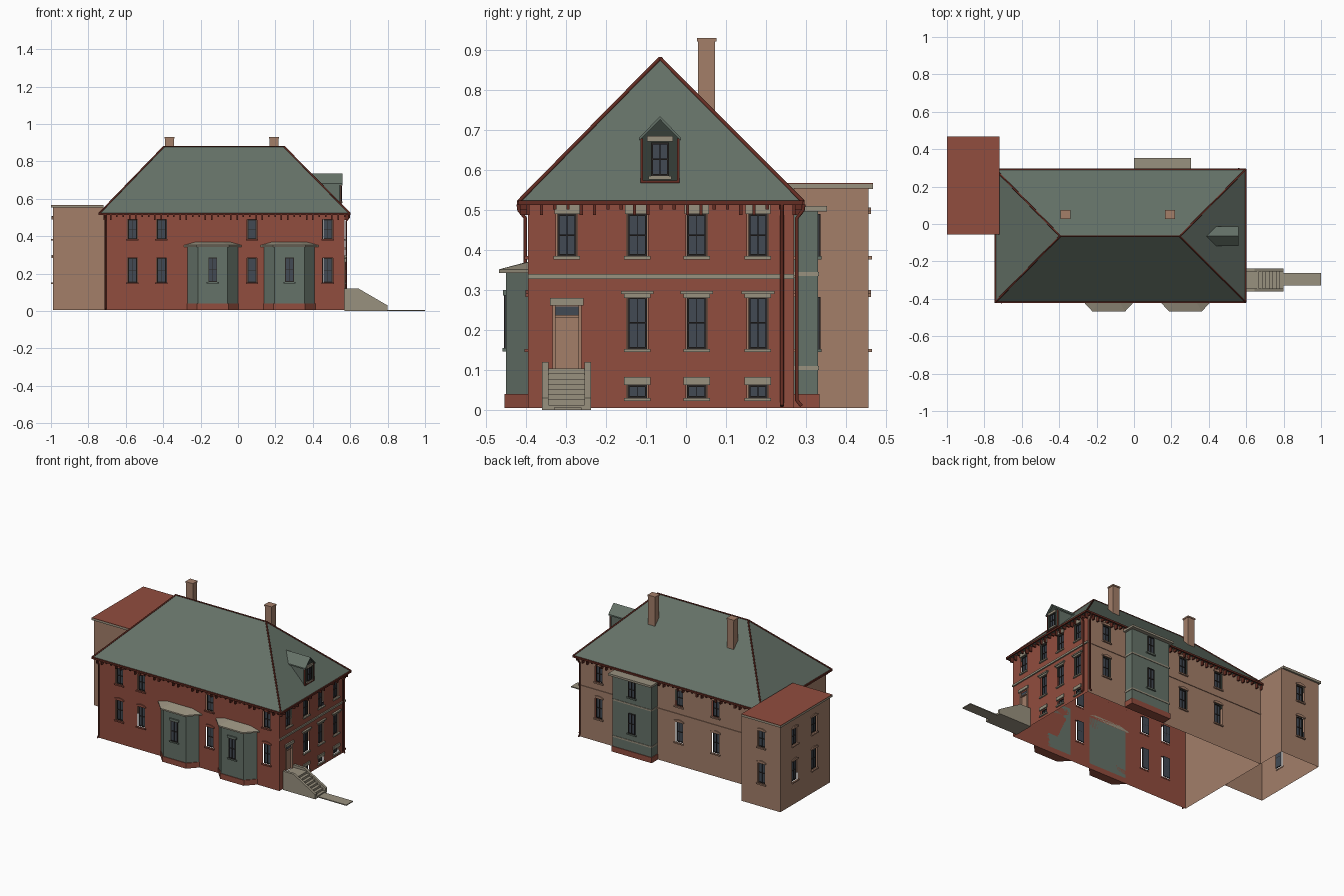
import bpy, bmesh, math
from mathutils import Vector

cube = bpy.data.objects.get("Cube")
if cube:
    bpy.data.objects.remove(cube, do_unlink=True)


def material(name, rgb):
    lin = [((c / 255 + 0.055) / 1.055) ** 2.4 for c in rgb] + [1]
    m = bpy.data.materials.new(name)
    m.use_nodes = True
    m.diffuse_color = lin
    m.node_tree.nodes["Principled BSDF"].inputs["Base Color"].default_value = lin
    return m


brick = material("red_brick", (145, 77, 62))
brown = material("brown_brick", (163, 126, 105))
green = material("slate_green", (101, 114, 104))
dark_green = material("dark_green", (54, 63, 57))
stone = material("stone", (153, 145, 127))
trim = material("dark_red_trim", (100, 44, 34))
glass = material("window_glass", (66, 74, 84))
sash = material("dark_sash", (42, 38, 37))

parts = {}


def loft(name, mat, a, b):
    """Closed solid between two matching point loops."""
    bm, _ = parts.setdefault(name, (bmesh.new(), mat))
    va, vb = [bm.verts.new(p) for p in a], [bm.verts.new(p) for p in b]
    n = len(a)
    bm.faces.new(va[::-1])
    bm.faces.new(vb)
    for i in range(n):
        bm.faces.new((va[i], va[(i + 1) % n], vb[(i + 1) % n], vb[i]))


def rect(x0, x1, y0, y1, z):
    return [(x0, y0, z), (x1, y0, z), (x1, y1, z), (x0, y1, z)]


def block(name, mat, x0, x1, y0, y1, z0, z1):
    loft(name, mat, rect(x0, x1, y0, y1, z0), rect(x0, x1, y0, y1, z1))


def facing(side, plane):
    """Map (along wall, outward, height) to world space."""
    return {"front": lambda u, d, z: (u, plane - d, z),
            "back": lambda u, d, z: (u, plane + d, z),
            "right": lambda u, d, z: (plane + d, u, z),
            "left": lambda u, d, z: (plane - d, u, z)}[side]


def slab(name, mat, at, u0, u1, d0, d1, z0, z1):
    loft(name, mat, *[[at(u, d, z) for u, z in ((u0, z0), (u1, z0), (u1, z1), (u0, z1))]
                      for d in (d0, d1)])


def wall(name, mat, side, plane, u0, u1, z0, z1, holes):
    """Flat wall panel with rectangular openings."""
    at = facing(side, plane)
    us = sorted({u0, u1} | {h[0] for h in holes} | {h[1] for h in holes})
    zs = sorted({z0, z1} | {h[2] for h in holes} | {h[3] for h in holes})
    bm = bmesh.new()
    for a, b in zip(us, us[1:]):
        for c, d in zip(zs, zs[1:]):
            u, z = (a + b) / 2, (c + d) / 2
            if any(h[0] < u < h[1] and h[2] < z < h[3] for h in holes):
                continue
            loop = [at(a, 0, c), at(b, 0, c), at(b, 0, d), at(a, 0, d)]
            if side in ("back", "left"):
                loop.reverse()
            bm.faces.new([bm.verts.new(p) for p in loop])
    bmesh.ops.remove_doubles(bm, verts=bm.verts, dist=1e-5)
    bmesh.ops.dissolve_limit(bm, angle_limit=0.01, verts=bm.verts, edges=bm.edges)
    finish(name, bm, mat)


def finish(name, bm, mat):
    mesh = bpy.data.meshes.new(name)
    bm.to_mesh(mesh)
    bm.free()
    mesh.materials.append(mat)
    bpy.context.collection.objects.link(bpy.data.objects.new(name, mesh))


def window(group, at, u, z0, z1, half=0.027, d=-0.012, panes=2):
    """Sash bars around a glass pane; returns the opening."""
    h, t = half - 0.003, 0.005
    slab(group + "_glass", glass, at, u - h, u + h, d, d + 0.002, z0, z1)
    bars = [(u - h, u - h + t, z0, z1), (u + h - t, u + h, z0, z1),
            (u - h, u + h, z0, z0 + t), (u - h, u + h, z1 - t, z1),
            (u - 0.001, u + 0.001, z0, z1)]
    if panes > 1:
        zm = (z0 + z1) / 2
        bars.append((u - h, u + h, zm - 0.002, zm + 0.002))
    for a, b, c, e in bars:
        slab(group + "_sashes", sash, at, a, b, d, d + 0.006, c, e)
    return (u - half, u + half, z0, z1)


def sill(group, mat, at, u, z, half=0.033):
    slab(group + "_sills", mat, at, u - half, u + half, -0.002, 0.009, z - 0.008, z)


def arch(group, mat, at, u, z):
    """Shallow segmental lintel."""
    prof = [(0.034, z), (-0.034, z)]
    prof += [(-0.034 + 0.0085 * i, z + 0.008 + 0.009 * math.sin(math.pi * i / 8)) for i in range(9)]
    loft(group + "_arches", mat, *[[at(u + p, d, q) for p, q in prof] for d in (-0.002, 0.006)])


def tube(name, pts, r, mat):
    cu = bpy.data.curves.new(name, "CURVE")
    cu.dimensions, cu.bevel_depth, cu.bevel_resolution = "3D", r, 1
    cu.use_fill_caps = True
    sp = cu.splines.new("POLY")
    sp.points.add(len(pts) - 1)
    for p, co in zip(sp.points, pts):
        p.co = (*co, 1)
    cu.materials.append(mat)
    bpy.context.collection.objects.link(bpy.data.objects.new(name, cu))


UP, LOW = (0.385, 0.49), (0.153, 0.283)
X0, X1, Y0, Y1, Z0, ZT = -0.715, 0.57, -0.395, 0.27, 0.005, 0.52


def plain_windows(group, mat, at, us):
    """Two storeys of windows with brick lintels."""
    holes = []
    for u in us:
        for z0, z1 in (UP, LOW):
            holes.append(window(group, at, u, z0, z1))
            sill(group, mat, at, u, z0)
            arch(group, mat, at, u, z1)
    return holes


# Front, back and left walls
front, back, right = facing("front", Y0), facing("back", Y1), facing("right", X1)
wall("front_wall", brick, "front", Y0, X0, X1, Z0, ZT,
     plain_windows("front", brick, front, (-0.565, -0.41, 0.075, 0.48)))
wall("back_wall", brown, "back", Y1, X0, X1, Z0, ZT,
     plain_windows("back", brown, back, (-0.4, -0.14, 0.43)))
wall("left_wall", brown, "left", X0, Y0, Y1, Z0, ZT, [])
slab("back_belt", brown, back, X0, X1, 0, 0.004, 0.33, 0.337)

# Right wall with dressed stone openings, basement lights and door
door_y, holes = -0.298, []
for y in (door_y, -0.122, 0.027, 0.18):
    holes.append(window("right", right, y, *UP))
    sill("right", stone, right, y, UP[0])
    slab("right_lintels", stone, right, y - 0.031, y + 0.031, -0.002, 0.007, 0.49, 0.513)
    if y == door_y:
        continue
    holes.append(window("right", right, y, *LOW))
    sill("right", stone, right, y, LOW[0])
    slab("right_hoods", stone, right, y - 0.033, y + 0.033, -0.002, 0.007, 0.28, 0.29)
    slab("right_hoods", stone, right, y - 0.041, y + 0.041, -0.002, 0.012, 0.29, 0.298)
    holes.append(window("basement", right, y, 0.03, 0.063, panes=1))
    sill("basement", stone, right, y, 0.03)
    slab("basement_lintels", stone, right, y - 0.033, y + 0.033, -0.002, 0.007, 0.063, 0.083)
holes.append((door_y - 0.036, door_y + 0.036, 0.1, 0.262))
wall("right_wall", brick, "right", X1, Y0, Y1, Z0, ZT, holes)
slab("right_belt", stone, right, Y0, Y1, 0, 0.008, 0.328, 0.34)
slab("door_lintel", stone, right, door_y - 0.042, door_y + 0.042, -0.002, 0.009, 0.262, 0.28)
slab("door_leaf", brown, right, door_y - 0.036, door_y + 0.036, -0.015, -0.009, 0.1, 0.262)
for a, b in ((-0.036, -0.029), (0.029, 0.036)):
    slab("door_frame", brown, right, door_y + a, door_y + b, -0.009, 0.004, 0.1, 0.262)
slab("door_frame", brown, right, door_y - 0.029, door_y + 0.029, -0.009, 0, 0.232, 0.238)
slab("door_transom", glass, right, door_y - 0.029, door_y + 0.029, -0.009, -0.006, 0.238, 0.259)

# Entrance steps and path
cheek = [(0.57, 0), (0.8, 0), (0.8, 0.03), (0.645, 0.12), (0.57, 0.12)]
for y0, y1 in ((-0.36, -0.344), (-0.254, -0.238)):
    loft("step_cheeks", stone, *[[(x, y, z) for x, z in cheek] for y in (y0, y1)])
for i in range(8):
    block("steps", stone, 0.57, 0.8 - 0.019 * i, -0.344, -0.254, 0.013 * i, 0.013 * (i + 1))
block("path", stone, 0.8, 1, -0.33, -0.262, 0, 0.006)


# Front bays
def bay_plan(cx, wide, narrow, y, z):
    return [(cx - wide, Y0, z), (cx - narrow, y, z), (cx + narrow, y, z), (cx + wide, Y0, z)]


for cx in (-0.135, 0.275):
    for name, mat, g, z0, z1 in (("front_bay_bases", brick, 0.004, Z0, 0.04),
                                 ("front_bays", green, 0, 0.04, 0.345)):
        loft(name, mat, *[bay_plan(cx, 0.135 + g, 0.08 + g, -0.45 - g, z) for z in (z0, z1)])
    loft("bay_hoods", stone, bay_plan(cx, 0.155, 0.087, -0.468, 0.343), bay_plan(cx, 0.155, 0.087, -0.468, 0.352))
    loft("bay_hoods", stone, bay_plan(cx, 0.155, 0.087, -0.468, 0.352), bay_plan(cx, 0.09, 0.05, -0.4, 0.37))
    at = facing("front", -0.45)
    window("front_bay", at, cx, 0.155, 0.287, d=0)
    sill("front_bay", green, at, cx, 0.155)
    slab("front_bay_lintels", green, at, cx - 0.033, cx + 0.033, 0, 0.008, 0.287, 0.3)

# Rear bay
block("rear_bay_base", brick, 0.01, 0.295, Y1, 0.334, Z0, 0.04)
block("rear_bay", green, 0.015, 0.29, Y1, 0.33, 0.04, 0.498)
block("rear_bay_roof", stone, 0, 0.305, Y1, 0.353, 0.497, 0.51)
for z in (0.1, 0.335):
    block("rear_bay_bands", stone, 0.012, 0.293, Y1, 0.333, z, z + 0.01)
for z0, z1 in (UP, LOW):
    at = facing("back", 0.33)
    window("rear_bay", at, 0.153, z0, z1, d=0)
    sill("rear_bay", green, at, 0.153, z0)

# Annex
A0, AY0, AY1 = -0.99, -0.045, 0.457
wall("annex_back", brown, "back", AY1, A0, X0, Z0, 0.555,
     plain_windows("annex_back", brown, facing("back", AY1), (-0.855,)))
wall("annex_left", brown, "left", A0, AY0, AY1, Z0, 0.555,
     plain_windows("annex_left", brown, facing("left", A0), (0.113, 0.31)))
wall("annex_front", brown, "front", AY0, A0, X0, Z0, 0.555, [])
wall("annex_right", brown, "right", X0, Y1, AY1, Z0, 0.555, [])
block("annex_cornice", stone, -1, -0.72, -0.055, 0.468, 0.553, 0.565)
block("annex_roof", brick, -1, -0.72, -0.055, 0.468, 0.565, 0.568)

# Hipped roof with hip caps and gutters
R0, R1, RY0, RY1, RY = -0.743, 0.598, -0.419, 0.293, -0.065
loft("roof", green, rect(R0, R1, RY0, RY1, 0.52), rect(-0.395, 0.245, RY, RY, 0.88))
for x, rx in ((R0, -0.395), (R1, 0.245)):
    for y in (RY0, RY1):
        tube("hip_cap", [(x, y, 0.521), (rx, RY, 0.88)], 0.005, trim)
tube("ridge_cap", [(-0.395, RY, 0.88), (0.245, RY, 0.88)], 0.004, trim)
for y in (RY0, RY1):
    block("gutters", trim, R0, R1, y - 0.004, y + 0.004, 0.513, 0.524)
for x in (R0, R1):
    block("gutters", trim, x - 0.004, x + 0.004, RY0, RY1, 0.513, 0.524)

# Eaves brackets
for at, u0, u1 in ((front, X0, X1), (back, X0, X1), (right, Y0, Y1)):
    n = round((u1 - u0) / 0.034)
    for i in range(n + 1):
        u = u0 + (u1 - u0) * i / n
        slab("eaves_brackets", trim, at, u - 0.004, u + 0.004, 0, 0.02,
             0.488 if i % 4 < 2 else 0.502, 0.518)

# Downpipes
for x, y, dx, dy in ((0.578, 0.24, 1, 0), (0.56, 0.277, 0, 1), (-0.708, -0.402, 0, -1)):
    def out(d, z):
        return (x + dx * d, y + dy * d, z)
    tube("downpipe", [out(0.018, 0.515), out(0.016, 0.5), out(0, 0.48), out(0, 0.025), out(0.012, 0.01)],
         0.005, trim)

# Chimneys
for x in (-0.366, 0.193):
    block("chimneys", brown, x - 0.024, x + 0.024, 0.03, 0.073, 0.7, 0.922)
    block("chimney_caps", brown, x - 0.027, x + 0.027, 0.027, 0.076, 0.922, 0.931)

# Dormer
block("dormer_body", green, 0.42, 0.545, RY - 0.045, RY + 0.045, 0.57, 0.68)
gable = [(-0.046, 0.57), (0.046, 0.57), (0.046, 0.68), (0, 0.727), (-0.046, 0.68)]
loft("dormer_face", dark_green, *[[(x, RY + y, z) for y, z in gable] for x in (0.54, 0.55)])
for s in (-1, 1):
    prof = [(0, 0.727), (0, 0.735), (s * 0.052, 0.682), (s * 0.052, 0.674)]
    loft("dormer_roof", green, *[[(x, RY + y, z) for y, z in prof] for x in (0.36, 0.56)])
    block("dormer_posts", trim, 0.548, 0.554, RY + s * 0.046 - 0.003, RY + s * 0.046 + 0.003, 0.57, 0.68)
block("dormer_posts", trim, 0.548, 0.556, RY - 0.049, RY + 0.049, 0.568, 0.574)
at = facing("right", 0.55)
window("dormer", at, RY, 0.585, 0.67, half=0.025, d=0)
sill("dormer", stone, at, RY, 0.585, 0.029)
slab("dormer_lintel", stone, at, RY - 0.032, RY + 0.032, 0, 0.008, 0.672, 0.686)

for name, (bm, mat) in parts.items():
    bmesh.ops.remove_doubles(bm, verts=bm.verts, dist=1e-6) if name == "roof" else None
    bmesh.ops.recalc_face_normals(bm, faces=bm.faces)
    finish(name, bm, mat)
